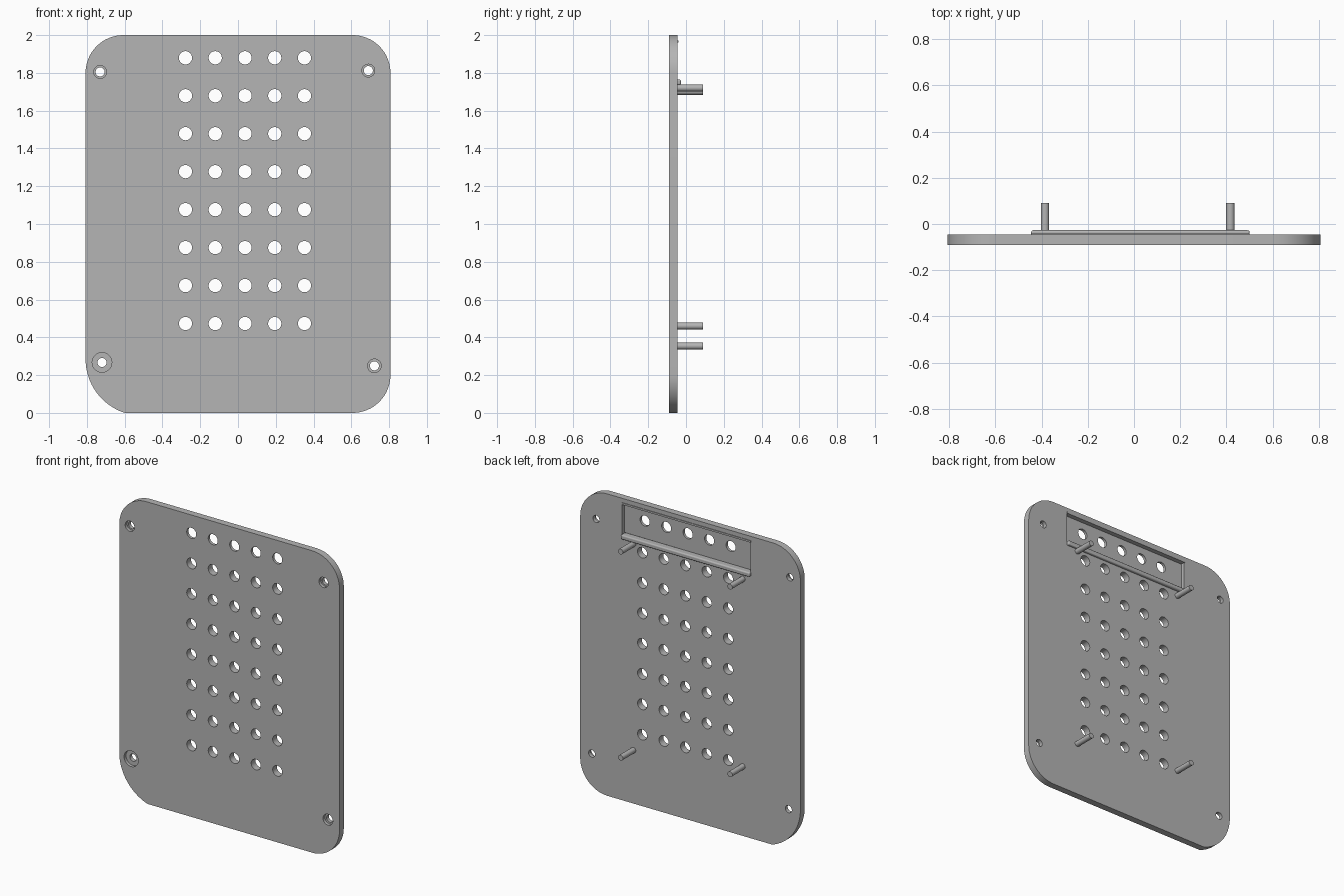
import bpy, bmesh, math
from mathutils import Matrix, Vector

cube = bpy.data.objects.get("Cube")
if cube:
    bpy.data.objects.remove(cube, do_unlink=True)

FRONT, BACK, PIN_END = -0.09, -0.045, 0.09
HALF_W, TOP = 0.807, 2.0

grey = bpy.data.materials.new("plain grey")
grey.use_nodes = True
grey.diffuse_color = (0.46, 0.46, 0.46, 1)
grey.node_tree.nodes["Principled BSDF"].inputs["Base Color"].default_value = grey.diffuse_color


def finish(name, bm):
    """Turn a bmesh into a linked object with the grey material."""
    bmesh.ops.recalc_face_normals(bm, faces=bm.faces)
    mesh = bpy.data.meshes.new(name)
    bm.to_mesh(mesh)
    bm.free()
    mesh.materials.append(grey)
    obj = bpy.data.objects.new(name, mesh)
    bpy.context.collection.objects.link(obj)
    return obj


def add_rod(bm, x, z, r, y0, y1, sides=32):
    """Cylinder along y."""
    place = Matrix.Translation((x, (y0 + y1) / 2, z)) @ Matrix.Rotation(math.pi / 2, 4, 'X')
    bmesh.ops.create_cone(bm, cap_ends=True, segments=sides, radius1=r, radius2=r,
                          depth=y1 - y0, matrix=place)


def box(name, x0, x1, y0, y1, z0, z1):
    bm = bmesh.new()
    bmesh.ops.create_cube(bm, size=1)
    for v in bm.verts:
        v.co = Vector(((x0 + x1) / 2 + v.co.x * (x1 - x0),
                       (y0 + y1) / 2 + v.co.y * (y1 - y0),
                       (z0 + z1) / 2 + v.co.z * (z1 - z0)))
    return finish(name, bm)


def arc(cx, cz, r, a0, a1, steps=16):
    """Points of an arc in the xz plane, angles in degrees."""
    angles = [math.radians(a0 + (a1 - a0) * i / steps) for i in range(steps + 1)]
    return [(cx + r * math.cos(a), cz + r * math.sin(a)) for a in angles]


def smooth(obj):
    bpy.ops.object.select_all(action='DESELECT')
    obj.select_set(True)
    bpy.context.view_layer.objects.active = obj
    bpy.ops.object.shade_smooth_by_angle(angle=math.radians(30))


# Plate outline: three regular corners and one wider corner ending in a kink
R = 0.2
BIG = 0.3
KINK_X = -0.6
cx = -HALF_W + BIG
cz = math.sqrt(BIG ** 2 - (KINK_X - cx) ** 2)
kink = 180 + math.degrees(math.atan2(cz, cx - KINK_X))
outline = (arc(HALF_W - R, R, R, -90, 0) + arc(HALF_W - R, TOP - R, R, 0, 90)
           + arc(-HALF_W + R, TOP - R, R, 90, 180) + arc(cx, cz, BIG, 180, kink))
bm = bmesh.new()
face = bm.faces.new([bm.verts.new((x, FRONT, z)) for x, z in outline])
extruded = bmesh.ops.extrude_face_region(bm, geom=[face])["geom"]
bmesh.ops.translate(bm, vec=(0, BACK - FRONT, 0),
                    verts=[g for g in extruded if isinstance(g, bmesh.types.BMVert)])
plate = finish("plate", bm)

# Cutters: back pocket, vent grid with screw holes, and counterbores
cutters = [box("pocket_cutter", -0.44, 0.5, BACK - 0.027, 0, 1.75, 1.96)]

bm = bmesh.new()
for row in range(8):
    for col in range(5):
        add_rod(bm, -0.278 + 0.1575 * col, 0.473 + 0.201 * row, 0.035, -0.2, 0.1)
screws = [(-0.73, 1.805, 0.034), (0.69, 1.812, 0.034), (-0.72, 0.267, 0.052), (0.722, 0.249, 0.036)]
for x, z, _ in screws:
    add_rod(bm, x, z, 0.024, -0.2, 0.1)
cutters.append(finish("hole_cutter", bm))

bm = bmesh.new()
for x, z, r in screws:
    add_rod(bm, x, z, r, -0.2, FRONT + 0.02)
cutters.append(finish("counterbore_cutter", bm))

for cutter in cutters:
    cutter.hide_render = True
    mod = plate.modifiers.new(cutter.name, 'BOOLEAN')
    mod.operation, mod.solver, mod.object = 'DIFFERENCE', 'EXACT', cutter
graph = bpy.context.evaluated_depsgraph_get()
cut_mesh = bpy.data.meshes.new_from_object(plate.evaluated_get(graph))
plate.modifiers.clear()
plate.data = cut_mesh
for cutter in cutters:
    bpy.data.objects.remove(cutter, do_unlink=True)
smooth(plate)

# Rounded ledge under the pocket and thin lip above it
ledge = box("pocket_ledge", -0.445, 0.5, BACK - 0.03, -0.027, 1.735, 1.765)
bevel = ledge.modifiers.new("rounding", 'BEVEL')
bevel.width, bevel.segments = 0.008, 3
smooth(ledge)
box("pocket_lip", -0.445, 0.5, BACK - 0.005, BACK + 0.004, 1.96, 1.972)

# Mounting pins
pins = {"upper_left_pin": (0.417, 1.72), "upper_right_pin": (-0.385, 1.702),
        "lower_left_pin": (0.417, 0.354), "lower_right_pin": (-0.385, 0.46)}
for name, (x, z) in pins.items():
    bm = bmesh.new()
    add_rod(bm, x, z, 0.018, BACK - 0.005, PIN_END, 24)
    smooth(finish(name, bm))
